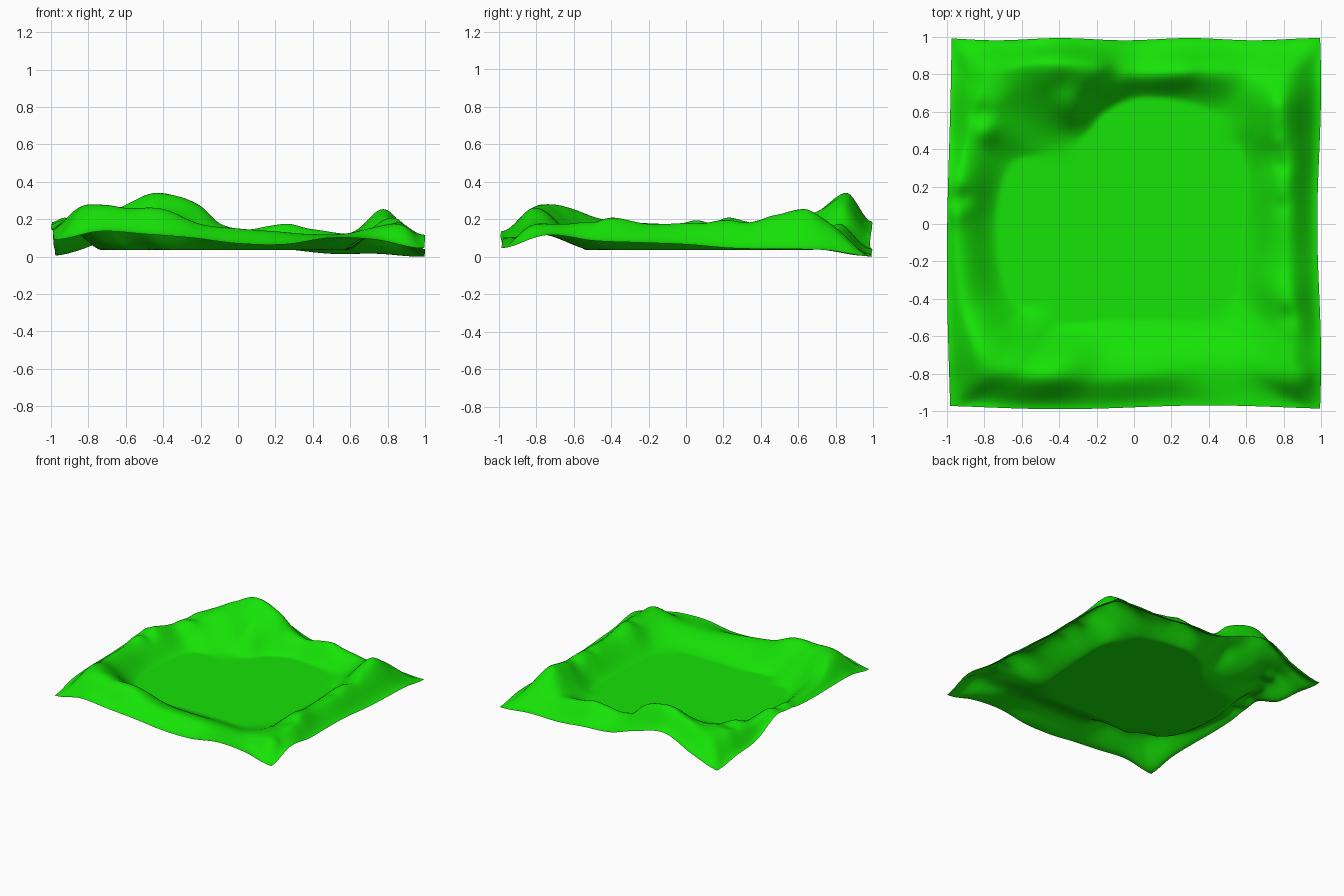
import bpy, math

if "Cube" in bpy.data.objects:
    bpy.data.objects.remove(bpy.data.objects["Cube"])

N = 120          # grid resolution
FLOOR = 0.04     # height of the flat valley floor

# Rim cross-sections around the square, 8 per side, anticlockwise from the front left corner
floor_t = [.49, .54, .54, .52, .52, .52, .52, .52,  .49, .54, .57, .58, .59, .60, .60, .57,
           .52, .60, .65, .68, .68, .61, .50, .44,  .41, .50, .66, .72, .74, .73, .69, .60]
crest_t = [.79, .81, .82, .83, .82, .80, .79, .81,  .83, .85, .84, .83, .83, .82, .82, .79,
           .77, .80, .82, .82, .82, .85, .86, .84,  .79, .85, .90, .93, .95, .94, .91, .85]
crest_h = [.295, .265, .26, .18, .155, .14, .125, .13,  .18, .18, .215, .18, .185, .20, .20, .245,
           .19, .13, .15, .17, .155, .285, .35, .27,  .20, .19, .17, .205, .18, .185, .205, .265]
edge_h = [.095, .14, .125, .105, .075, .07, .105, .095,  .05, .12, .09, .08, .07, .05, .045, .04,
          .005, .02, .02, .045, .06, .14, .19, .08,  .01, .04, .07, .18, .16, .15, .15, .14]

# Small knolls and hollows: x, y, height, radius
bumps = [(.74, .68, .04, .08), (-.72, .70, .03, .07), (-.80, .50, .03, .07), (-.35, .62, .03, .10),
         (-.38, .76, -.03, .08), (-.95, .23, .01, .06), (-.95, .05, .015, .06), (-.92, .14, -.02, .05),
         (.78, .45, .012, .05), (.80, .32, -.015, .05), (.80, .10, -.012, .05), (.83, -.50, -.02, .06),
         (.28, .83, .015, .07), (-.11, .82, -.03, .07), (-.84, .60, -.02, .06), (.90, -.84, .03, .06)]


def cyclic(vals, s):
    """Smooth interpolation round the rim."""
    i = math.floor(s)
    f = s - i
    a, b, c, d = (vals[(i + k) % 32] for k in (-1, 0, 1, 2))
    return b + .5 * f * (c - a + f * (2*a - 5*b + 4*c - d + f * (3*(b - c) + d - a)))


def perimeter(x, y):
    """Position round the square, 0 to 32."""
    t = max(abs(x), abs(y), 1e-6)
    if y <= -abs(x):
        return (x / t + 1) * 4
    if x >= abs(y):
        return 8 + (y / t + 1) * 4
    if y >= abs(x):
        return 16 + (1 - x / t) * 4
    return 24 + (1 - y / t) * 4


def smooth(q):
    return q * q * (3 - 2 * q)


def height(x, y):
    t, s = max(abs(x), abs(y)), perimeter(x, y)
    ft, ct, ch, eh = (cyclic(v, s) for v in (floor_t, crest_t, crest_h, edge_h))
    if t <= ft:
        return FLOOR
    if t < ct:
        q = (t - ft) / (ct - ft)
        z = FLOOR + (ch - FLOOR) * (.65 * smooth(q) + .35 * math.sin(q * math.pi / 2))
    else:
        z = ch + (eh - ch) * smooth((t - ct) / (1 - ct))
    fade = min(1, (t - ft) / .08)
    for bx, by, bh, br in bumps:
        z += fade * bh * math.exp(-((x - bx)**2 + (y - by)**2) / br**2)
    return z


# Height grid, relaxed along the diagonals so the corners are rounded
ticks = [2 * i / N - 1 for i in range(N + 1)]
H = [[height(x, y) for x in ticks] for y in ticks]


def relax_weight(x, y):
    t = max(abs(x), abs(y))
    return .85 * math.exp(-((abs(x) - abs(y)) / .09)**2) * (1 - t**10)


W = [[relax_weight(x, y) for x in ticks] for y in ticks]
for step in range(16):
    G = [row[:] for row in H]
    for j in range(1, N):
        for i in range(1, N):
            if W[j][i] > .01:
                avg = (G[j - 1][i] + G[j + 1][i] + G[j][i - 1] + G[j][i + 1]) / 4
                H[j][i] += W[j][i] * (avg - G[j][i])
low = min(map(min, H))

# Terrain sheet with slightly wavy borders
verts, faces = [], []
for j, y in enumerate(ticks):
    for i, x in enumerate(ticks):
        if x < 0:
            wx = .988 + .012 * math.cos(2.5 * (y + .2))
        else:
            wx = .99 + .01 * math.cos(4.2 * (y - .75))
        if y < 0:
            wy = .980 + .010 * math.cos(3.9 * (x + .4))
        else:
            wy = .988 + .006 * math.cos(9 * (x - .3))
        wx = .99 + (wx - .99) * abs(x)**3
        wy = .985 + (wy - .985) * abs(y)**3
        verts.append((x * wx, y * wy, H[j][i] - low))
for j in range(N):
    for i in range(N):
        k = j * (N + 1) + i
        faces.append((k, k + 1, k + N + 2, k + N + 1))

mesh = bpy.data.meshes.new("terrain")
mesh.from_pydata(verts, [], faces)
mesh.polygons.foreach_set("use_smooth", [True] * len(mesh.polygons))
terrain = bpy.data.objects.new("terrain", mesh)
bpy.context.collection.objects.link(terrain)

# Grass green
grass = bpy.data.materials.new("grass")
grass.diffuse_color = (.008, .77, .002, 1)
grass.use_nodes = True
grass.node_tree.nodes["Principled BSDF"].inputs["Base Color"].default_value = grass.diffuse_color
mesh.materials.append(grass)
